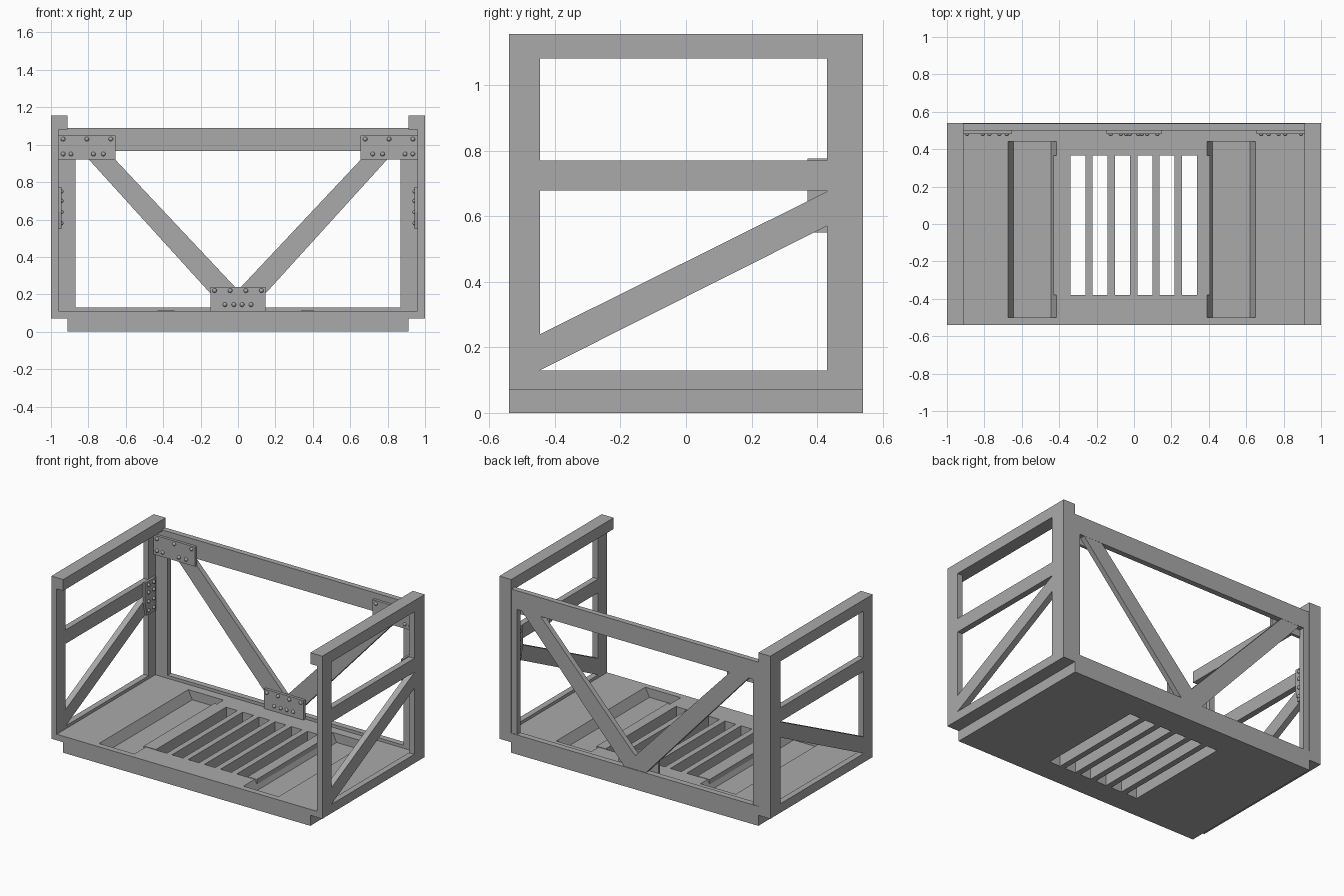
import bpy, bmesh, math
from mathutils import Vector, Matrix

old = bpy.data.objects.get("Cube")
if old:
    bpy.data.objects.remove(old, do_unlink=True)

steel = bpy.data.materials.new("grey_steel")
steel.use_nodes = True
GREY = (0.4, 0.4, 0.4, 1)
steel.diffuse_color = GREY
steel.node_tree.nodes["Principled BSDF"].inputs["Base Color"].default_value = GREY


def finish(name, bm):
    bmesh.ops.recalc_face_normals(bm, faces=bm.faces)
    mesh = bpy.data.meshes.new(name)
    bm.to_mesh(mesh)
    bm.free()
    mesh.materials.append(steel)
    ob = bpy.data.objects.new(name, mesh)
    bpy.context.collection.objects.link(ob)
    return ob


def add_prism(bm, points, axis, lo, hi):
    """Extrude a 2D outline along axis 'x' (points y,z) or 'y' (points x,z)."""
    place = (lambda p, t: (t, *p)) if axis == "x" else (lambda p, t: (p[0], t, p[1]))
    face = bm.faces.new([bm.verts.new(place(p, lo)) for p in points])
    new = bmesh.ops.extrude_face_region(bm, geom=[face])["geom"]
    step = Vector(place((0, 0), hi - lo))
    bmesh.ops.translate(bm, vec=step, verts=[g for g in new if isinstance(g, bmesh.types.BMVert)])


def rect(a, b, c, d):
    return [(a, c), (b, c), (b, d), (a, d)]


def prism(name, points, axis, lo, hi):
    bm = bmesh.new()
    add_prism(bm, points, axis, lo, hi)
    return finish(name, bm)


def cut(target, cutter):
    mod = target.modifiers.new("cut", "BOOLEAN")
    mod.operation = "DIFFERENCE"
    mod.solver = "EXACT"
    mod.object = cutter
    bpy.context.view_layer.objects.active = target
    bpy.ops.object.modifier_apply(modifier=mod.name)
    bpy.data.objects.remove(cutter, do_unlink=True)


def rivets(name, centres, normal):
    """Low domes centred on a plate face."""
    bm = bmesh.new()
    turn = Vector(normal).to_track_quat("Z", "Y").to_matrix().to_4x4()
    for c in centres:
        bmesh.ops.create_uvsphere(bm, u_segments=12, v_segments=8, radius=0.012,
                                  matrix=Matrix.Translation(c) @ turn)
    ob = finish(name, bm)
    for p in ob.data.polygons:
        p.use_smooth = True


W, D, FLOOR = 0.96, 0.54, 0.11      # inner half width, half depth, deck height
WALL = 0.5                          # inner face of the rear wall

# Deck with stepped ends
deck = prism("deck", [(-0.912, 0), (0.912, 0), (0.912, 0.07), (W, 0.07), (W, FLOOR),
                      (-W, FLOOR), (-W, 0.07), (-0.912, 0.07)], "y", -D, D)

# Two sunken channels with sloping sides
for a in (-0.675, 0.39):
    b = a + 0.26
    cut(deck, prism("channel_cutter", [(a - 0.005, 0.12), (a + 0.03, 0.05),
                                       (b - 0.03, 0.05), (b + 0.005, 0.12)], "y", -0.5, 0.44))

# Drain slots, leaving slats between them
bm = bmesh.new()
for i in range(6):
    x = -0.34 + i * 0.1194
    add_prism(bm, rect(x, x + 0.08, -0.1, 0.2), "y", -0.38, 0.365)
cut(deck, finish("slot_cutter", bm))

# Strips at both ends of the slats, overhanging the channels
for side, a, b in (("right", -0.43, -0.34), ("left", 0.337, 0.405)):
    prism("grille_strip_" + side, rect(a, b, 0.06, 0.113), "y", -0.38, 0.365)

# Rear wall: rails, posts and V brace
prism("rear_top_rail", rect(-W, W, 0.965, 1.09), "y", WALL, D - 0.003)
prism("rear_bottom_rail", rect(-W, W, 0.1, 0.13), "y", WALL, D)
for s, side in ((-1, "right"), (1, "left")):
    prism("rear_post_" + side, rect(s * 0.87, s * W, 0.12, 0.97), "y", WALL, D - 0.003)
    prism("rear_brace_" + side, [(0, 0.125), (s * 0.075, 0.125), (s * 0.842, 0.97),
                                 (s * 0.703, 0.97), (0, 0.222)], "y", WALL + 0.001, D - 0.004)

# Side frames
for s, side in ((-1, "right"), (1, "left")):
    lo, hi = sorted((s * W, s * 1.0))
    parts = {"front_post": rect(-D, -0.445, 0.07, 1.1),
             "back_post": rect(0.43, D, 0.07, 1.1),
             "bottom_rail": rect(-0.445, 0.43, 0.07, 0.13),
             "middle_rail": rect(-0.445, 0.43, 0.678, 0.77),
             "diagonal": [(-0.445, 0.13), (0.43, 0.57), (0.43, 0.675), (-0.445, 0.24)]}
    for part, outline in parts.items():
        prism(f"{part}_{side}", outline, "x", lo, hi)
    top = sorted((s * 0.912, s * 1.0))
    prism("top_rail_" + side, rect(-D, D, 1.08, 1.155), "x", *top)
    prism("corner_flange_" + side, rect(WALL, D, 0.07, 1.1), "x", *top)

    # Riveted plate joining the diagonal to the back post
    inner = s * 0.945
    prism("side_gusset_" + side, [(0.37, 0.64), (0.39, 0.55), (0.485, 0.55), (0.485, 0.775),
                                  (0.37, 0.775)], "x", *sorted((inner, s * W)))
    rivets("side_rivets_" + side, [(inner, y, z) for y in (0.405, 0.46)
                                   for z in (0.58, 0.64, 0.7, 0.75)], (-s, 0, 0))

    # Riveted plate at the upper corner of the V brace
    prism("corner_gusset_" + side, rect(s * 0.655, s * W, 0.92, 1.05), "y", 0.482, WALL + 0.001)
    spots = [(x, 1.03) for x in (0.935, 0.808, 0.68)]
    spots += [(x, 0.95) for x in (0.935, 0.893, 0.773, 0.72)]
    rivets("corner_rivets_" + side, [(s * x, 0.482, z) for x, z in spots], (0, -1, 0))

# Riveted plate at the foot of the V brace
prism("foot_gusset", rect(-0.147, 0.147, FLOOR, 0.24), "y", 0.482, WALL + 0.001)
spots = [(s * x, 0.22) for s in (-1, 1) for x in (0.042, 0.125)]
spots += [(s * x, 0.145) for s in (-1, 1) for x in (0.022, 0.07)]
rivets("foot_rivets", [(x, 0.482, z) for x, z in spots], (0, -1, 0))
